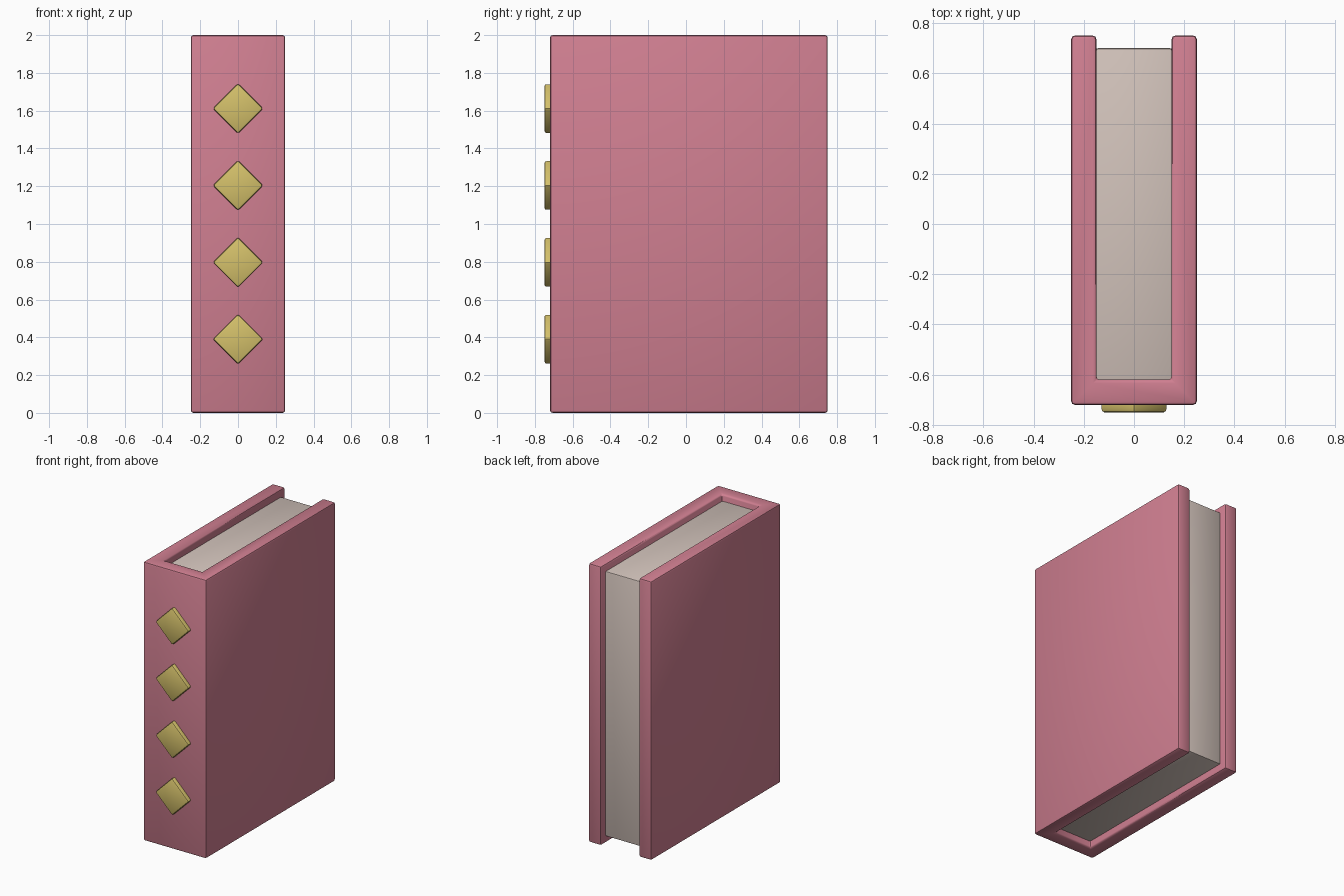
import bpy
import bmesh

if "Cube" in bpy.data.objects:
    bpy.data.objects.remove(bpy.data.objects["Cube"])


def material(name, rgb):
    m = bpy.data.materials.new(name)
    m.diffuse_color = (*rgb, 1)
    m.use_nodes = True
    m.node_tree.nodes["Principled BSDF"].inputs["Base Color"].default_value = m.diffuse_color
    return m


PINK = material("pink cover", (0.63, 0.212, 0.283))
PAPER = material("warm paper", (0.65, 0.55, 0.50))
GOLD = material("gold studs", (0.66, 0.53, 0.145))


def prism(name, outline, direction, mat, bevel, segments=2):
    """Extrude a flat outline of 3D points along a direction, then soften edges."""
    bm = bmesh.new()
    face = bm.faces.new([bm.verts.new(p) for p in outline])
    out = bmesh.ops.extrude_face_region(bm, geom=[face])
    verts = [v for v in out["geom"] if isinstance(v, bmesh.types.BMVert)]
    bmesh.ops.translate(bm, verts=verts, vec=direction)
    bmesh.ops.recalc_face_normals(bm, faces=bm.faces)
    mesh = bpy.data.meshes.new(name)
    bm.to_mesh(mesh)
    bm.free()
    ob = bpy.data.objects.new(name, mesh)
    bpy.context.collection.objects.link(ob)
    mesh.materials.append(mat)
    mod = ob.modifiers.new("soft edges", "BEVEL")
    mod.width = bevel
    mod.segments = segments
    mod.limit_method = "ANGLE"
    bpy.context.view_layer.objects.active = ob
    ob.select_set(True)
    bpy.ops.object.modifier_apply(modifier=mod.name)
    bpy.ops.object.shade_smooth_by_angle(angle=0.7)
    ob.select_set(False)
    return ob


# U-shaped cover: two boards joined by the spine
half = [(0.25, -0.72), (0.25, 0.75), (0.15, 0.75), (0.15, -0.62)]
profile = half + [(-x, y) for x, y in reversed(half)]
prism("cover", [(x, y, 0) for x, y in profile], (0, 0, 2), PINK, 0.014)

# Page block, recessed at top, bottom and fore-edge
px = 0.151
prism("pages", [(-px, -0.63, 0.05), (px, -0.63, 0.05), (px, 0.70, 0.05), (-px, 0.70, 0.05)],
      (0, 0, 1.9), PAPER, 0.008)

# Diamond studs down the spine
R = 0.133
for i in range(4):
    z = 0.39 + i * 0.407
    prism(f"spine_diamond_{i + 1}",
          [(0, -0.75, z - R), (R, -0.75, z), (0, -0.75, z + R), (-R, -0.75, z)],
          (0, 0.05, 0), GOLD, 0.011)
